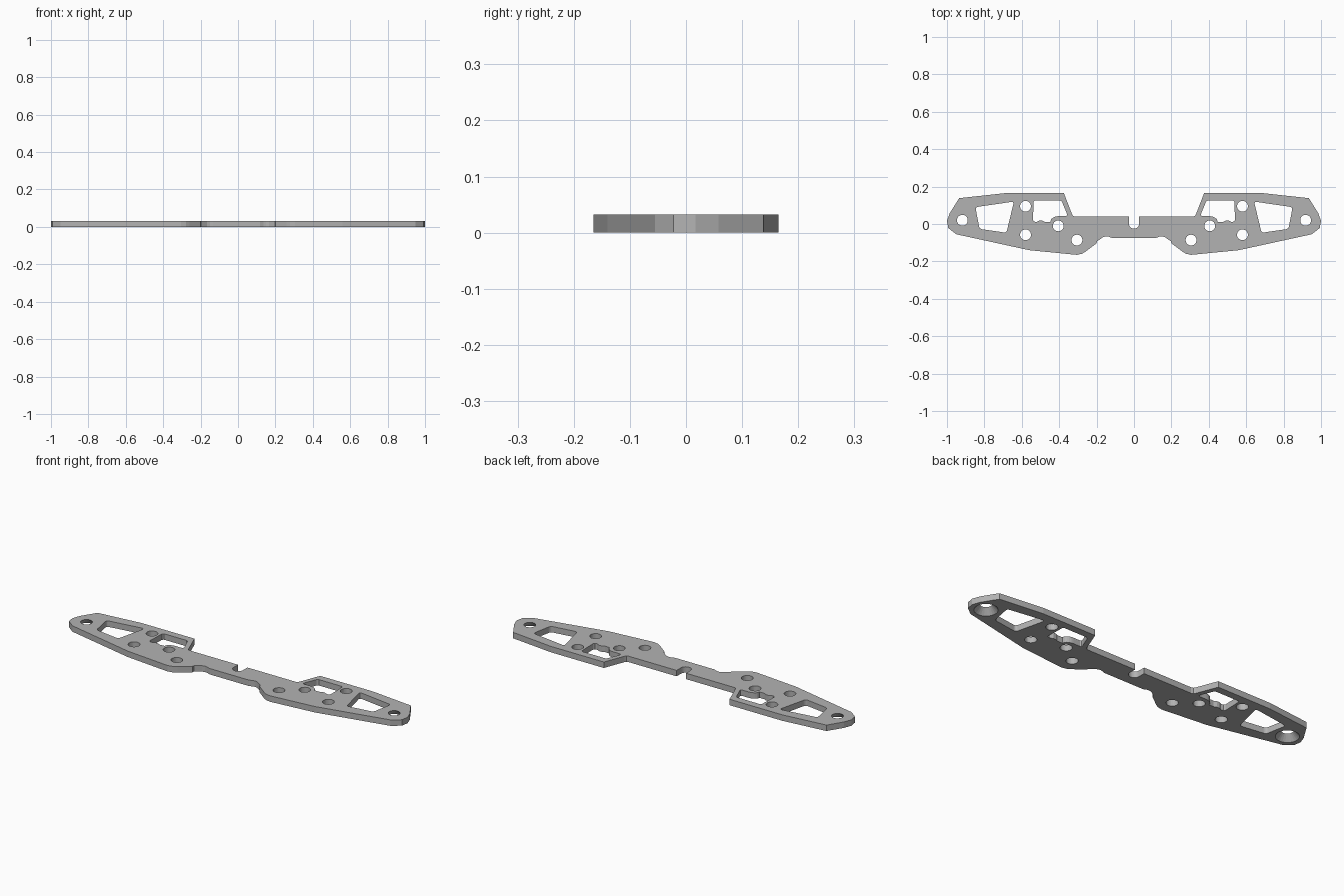
import bpy
import bmesh
from math import cos, sin, pi
from mathutils import Vector

if "Cube" in bpy.data.objects:
    bpy.data.objects.remove(bpy.data.objects["Cube"], do_unlink=True)

THICK = 0.032
HOLE_R = 0.029


def circle(x, y, r, n=24):
    return [(x + r * cos(2 * pi * i / n), y + r * sin(2 * pi * i / n)) for i in range(n)]


def mirrored(loop):
    return [(-x, y) for x, y in reversed(loop)]


def rounded(points, radius, steps=4):
    """Replace every corner with a short curve."""
    pts = [Vector(p) for p in points]
    out = []
    for i, p in enumerate(pts):
        ends = []
        for q in (pts[i - 1], pts[(i + 1) % len(pts)]):
            d = q - p
            ends.append(p + d.normalized() * min(radius, d.length * 0.45))
        for k in range(steps + 1):
            t = k / steps
            v = ends[0] * (1 - t) ** 2 + p * 2 * t * (1 - t) + ends[1] * t ** 2
            out.append((v.x, v.y))
    return out


# Half outline, from the front middle round the tip to the centre notch
half = [(0.118, -0.075), (0.135, -0.068), (0.15, -0.066), (0.165, -0.07),
        (0.198, -0.093), (0.2, -0.103), (0.258, -0.147), (0.278, -0.159),
        (0.305, -0.165), (0.56, -0.14), (0.95, -0.055), (0.993, -0.022),
        (1.0, 0.017), (0.985, 0.058), (0.935, 0.138), (0.69, 0.165),
        (0.375, 0.165), (0.331, 0.052), (0.325, 0.043), (0.315, 0.04),
        (0.028, 0.04)]
# Round bottom of the notch
half += [(0.028 * cos(a * pi / 16), 0.003 - 0.028 * sin(a * pi / 16)) for a in range(8)]
outline = half + [(0, -0.025)] + mirrored(half)

# Outer window and inner window that curves round a screw hole
outer_window = rounded([(0.642, 0.12), (0.848, 0.09), (0.826, -0.026), (0.682, -0.047)], 0.015)
inner_window = [(0.395, 0.126), (0.53, 0.126), (0.537, 0.119), (0.54, 0.022),
                (0.535, 0.013), (0.522, 0.011), (0.505, 0.019), (0.49, 0.018),
                (0.475, 0.011), (0.447, 0.012)]
inner_window += [(0.405 + 0.052 * cos(a), -0.01 + 0.052 * sin(a))
                 for a in (0.75, 0.95, 1.15, 1.35, pi / 2)]
inner_window += [(0.365, 0.042), (0.358, 0.046), (0.358, 0.053), (0.385, 0.119)]

# Each opening is a pair of loops: lower face, upper face
openings = [(outer_window, outer_window), (inner_window, inner_window)]
for x, y in [(0.58, 0.095), (0.58, -0.058), (0.405, -0.01), (0.305, -0.086)]:
    hole = circle(x, y, HOLE_R)
    openings.append((hole, hole))
# Tip holes are countersunk from below
openings.append((circle(0.918, 0.02, 0.057), circle(0.918, 0.02, HOLE_R)))
openings += [(mirrored(a), mirrored(b)) for a, b in openings]

bm = bmesh.new()
caps = {0: [], 1: []}
for pair in [(outline, outline)] + openings:
    rings = []
    for level, loop in enumerate(pair):
        verts = [bm.verts.new((x, y, level * THICK)) for x, y in loop]
        caps[level] += [bm.edges.new((verts[i - 1], verts[i])) for i in range(len(verts))]
        rings.append(verts)
    low, high = rings
    for i in range(len(low)):
        bm.faces.new((low[i - 1], low[i], high[i], high[i - 1]))
for level, edges in caps.items():
    bmesh.ops.triangle_fill(bm, edges=edges, use_beauty=True,
                            normal=(0, 0, 1 if level else -1))
bmesh.ops.recalc_face_normals(bm, faces=bm.faces[:])

mesh = bpy.data.meshes.new("mounting_plate")
bm.to_mesh(mesh)
bm.free()
plate = bpy.data.objects.new("mounting_plate", mesh)
bpy.context.collection.objects.link(plate)

# Plain grey finish
grey = bpy.data.materials.new("plain_grey")
grey.use_nodes = True
colour = (0.45, 0.45, 0.45, 1)
grey.diffuse_color = colour
grey.node_tree.nodes["Principled BSDF"].inputs["Base Color"].default_value = colour
mesh.materials.append(grey)
